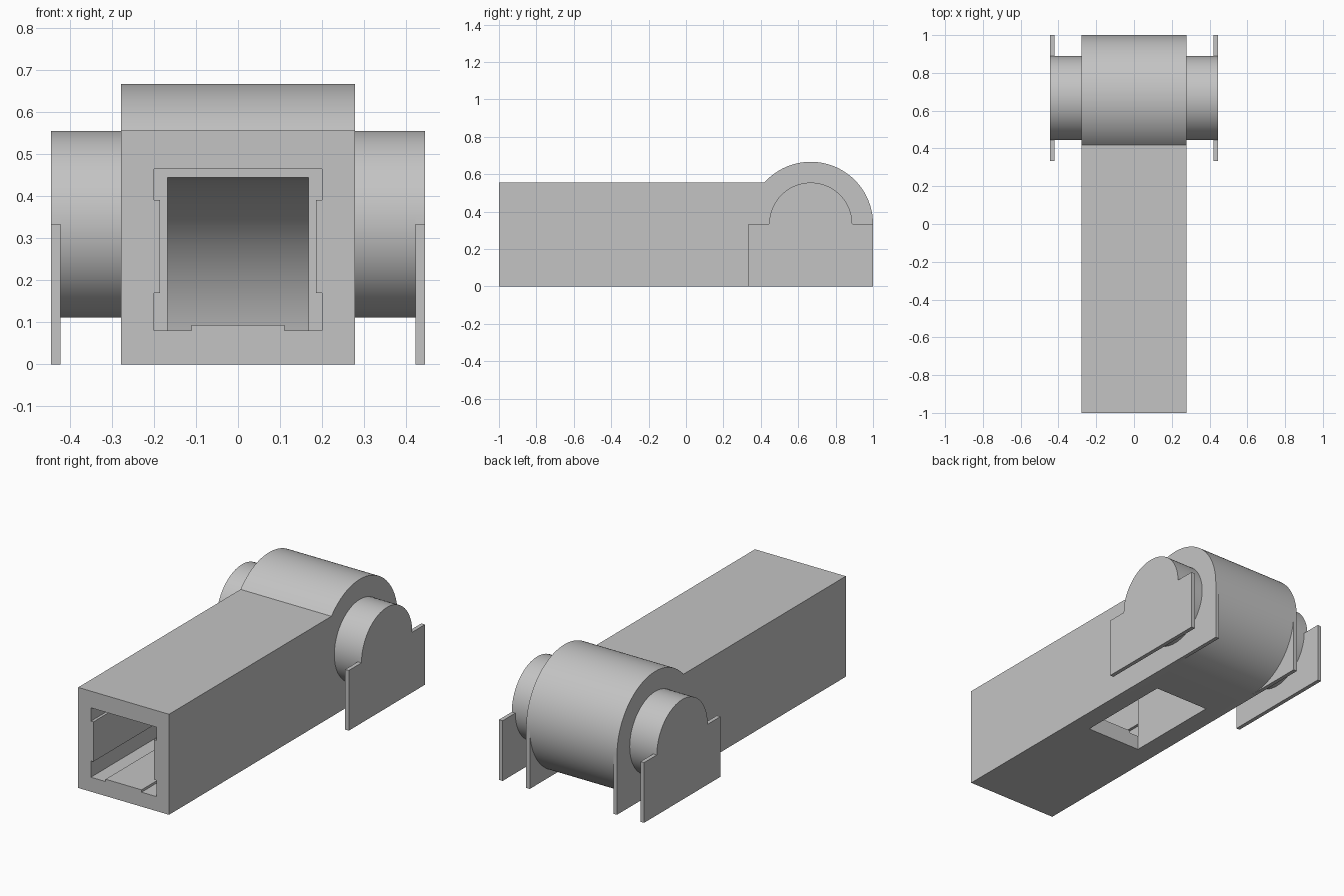
import bpy, bmesh
from math import radians, cos, sin
from mathutils import Vector

cube = bpy.data.objects.get("Cube")
if cube:
    bpy.data.objects.remove(cube, do_unlink=True)

grey = bpy.data.materials.new("plain grey")
grey.use_nodes = True
COLOUR = (0.55, 0.55, 0.55, 1)
grey.diffuse_color = COLOUR
grey.node_tree.nodes["Principled BSDF"].inputs["Base Color"].default_value = COLOUR

HUB_Y, HUB_Z, HUB_R = 0.667, 0.333, 0.333
BODY_X, AXLE_R, END_X, PLATE = 0.278, 0.222, 0.444, 0.022


def arc(cy, cz, r, start, end, steps):
    angles = [radians(start + (end - start) * i / steps) for i in range(steps + 1)]
    return [(cy + r * cos(a), cz + r * sin(a)) for a in angles]


def extrude(name, profile, start, end, axis="x"):
    """Extrude a (y, z) profile along x, or an (x, z) profile along y."""
    bm = bmesh.new()
    place = (lambda p: (start, p[0], p[1])) if axis == "x" else (lambda p: (p[0], start, p[1]))
    face = bm.faces.new([bm.verts.new(place(p)) for p in profile])
    moved = bmesh.ops.extrude_face_region(bm, geom=[face])["geom"]
    step = Vector((end - start, 0, 0) if axis == "x" else (0, end - start, 0))
    bmesh.ops.translate(bm, vec=step, verts=[v for v in moved if isinstance(v, bmesh.types.BMVert)])
    bmesh.ops.recalc_face_normals(bm, faces=bm.faces)
    mesh = bpy.data.meshes.new(name)
    bm.to_mesh(mesh)
    bm.free()
    mesh.materials.append(grey)
    obj = bpy.data.objects.new(name, mesh)
    bpy.context.collection.objects.link(obj)
    return obj


def activate(obj):
    bpy.ops.object.select_all(action="DESELECT")
    obj.select_set(True)
    bpy.context.view_layer.objects.active = obj


def smooth(obj):
    activate(obj)
    bpy.ops.object.shade_smooth_by_angle(angle=radians(30))


def cut(obj, cutter):
    cutter.hide_render = True
    mod = obj.modifiers.new("cut", "BOOLEAN")
    mod.operation, mod.solver, mod.object = "DIFFERENCE", "EXACT", cutter
    activate(obj)
    bpy.ops.object.modifier_apply(modifier=mod.name)
    bpy.data.objects.remove(cutter, do_unlink=True)


# Long box running into the round hub
body = extrude("body_and_hub",
               [(-1, 0)] + arc(HUB_Y, HUB_Z, HUB_R, -90, 138, 76) + [(-1, 0.556)],
               -BODY_X, BODY_X)

# Notched duct from the front
half = [(0.11, 0.093), (0.11, 0.08), (0.2, 0.08), (0.2, 0.17),
        (0.185, 0.17), (0.185, 0.39), (0.2, 0.39), (0.2, 0.464)]
duct = half + [(-x, z) for x, z in reversed(half)]
cut(body, extrude("duct_cutter", duct, -1.1, -0.167, "y"))

# Narrower chamber that curves down to the opening underneath
bend = [(-0.3, 0.2), (-0.167, 0.2), (-0.167, -0.1), (0.389, -0.1)]
bend += arc(-0.055, 0, 0.444, 0, 90, 32) + [(-0.3, 0.444)]
cut(body, extrude("chamber_cutter", bend, -0.167, 0.167))
smooth(body)

# Axle ends, end plates and hub corner plates on both sides
axle = arc(HUB_Y, HUB_Z, AXLE_R, 0, 355, 71)
end_plate = [(HUB_Y - HUB_R, 0), (1, 0), (1, HUB_Z)]
end_plate += arc(HUB_Y, HUB_Z, AXLE_R, 0, 180, 36) + [(HUB_Y - HUB_R, HUB_Z)]
corner = [(1, 0)] + arc(HUB_Y, HUB_Z, HUB_R, 0, -90, 30)
for side, s in (("left", 1), ("right", -1)):
    smooth(extrude(side + "_axle_end", axle, s * BODY_X, s * (END_X - PLATE)))
    smooth(extrude(side + "_end_plate", end_plate, s * (END_X - PLATE), s * END_X))
    smooth(extrude(side + "_hub_corner_plate", corner, s * (BODY_X - PLATE), s * BODY_X))
